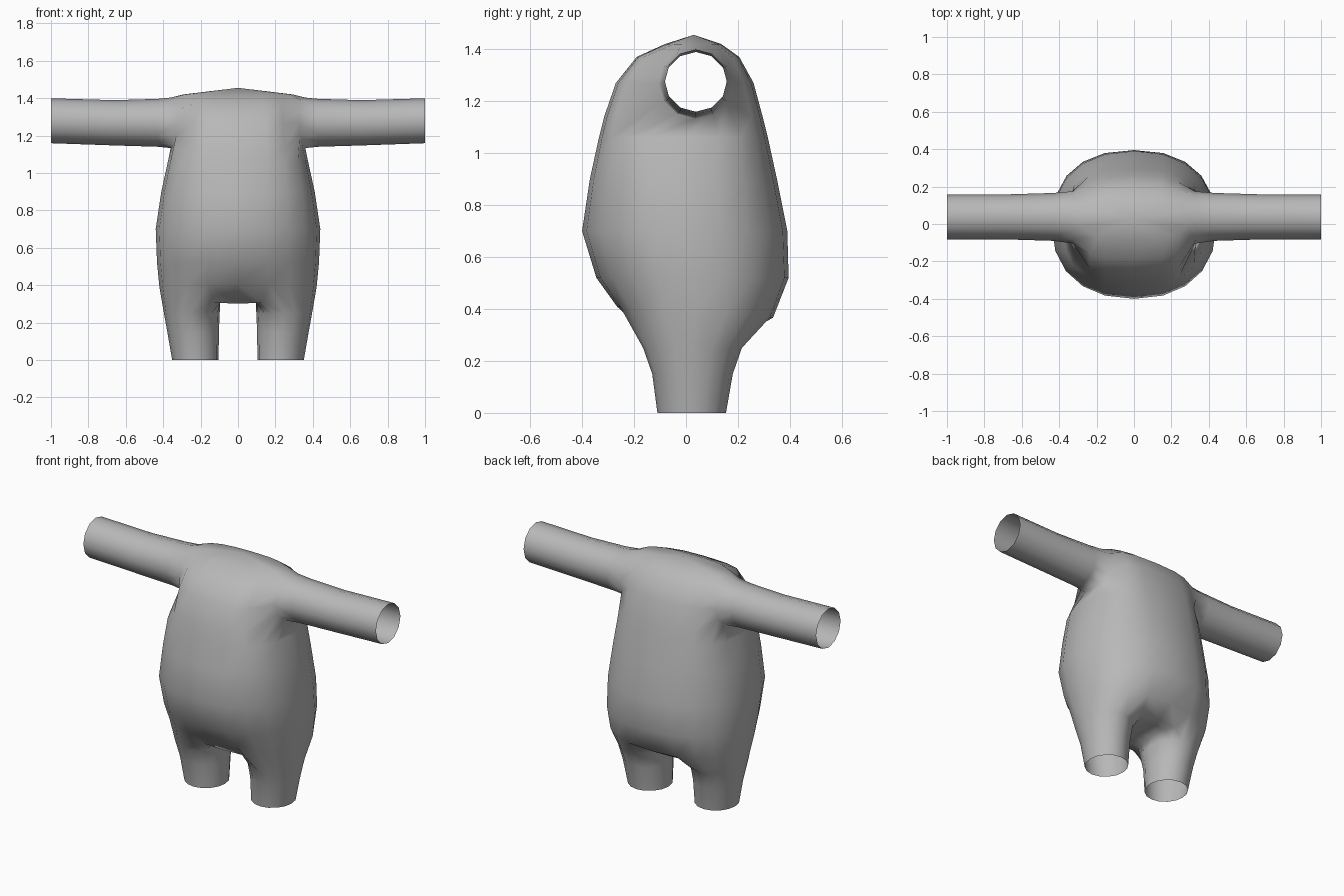
import bpy, bmesh
from math import sin, cos, pi, copysign

if "Cube" in bpy.data.objects:
    bpy.data.objects.remove(bpy.data.objects["Cube"])

N = 20
bm = bmesh.new()


def spow(v, e):
    return copysign(abs(v) ** e, v)


def body_ring(z, hx, front, back, n=2.2, tilt=0.0):
    """Superellipse section; index 0 = +x, 5 = back, 15 = front."""
    cy, hy, out = (front + back) / 2, (back - front) / 2, []
    for i in range(N):
        a = 2 * pi * i / N
        y = cy + hy * spow(sin(a), 2 / n)
        out.append(bm.verts.new((hx * spow(cos(a), 2 / n), y, z + tilt * y)))
    return out


def bridge(a, b):
    k = len(a)
    for i in range(k):
        bm.faces.new((a[i], a[(i + 1) % k], b[(i + 1) % k], b[i]))


# Torso sections from hips to shoulders
rings = [body_ring(*s) for s in (
    (0.39, 0.42, -0.265, 0.335, 2.5, -0.07),
    (0.52, 0.433, -0.345, 0.395, 2.3),
    (0.70, 0.44, -0.40, 0.39, 2.25),
    (0.90, 0.41, -0.37, 0.35, 2.4),
    (1.06, 0.375, -0.335, 0.315, 2.7),
    (1.14, 0.36, -0.315, 0.295, 2.8),
    (1.27, 0.35, -0.27, 0.26, 2.8),
    (1.37, 0.34, -0.19, 0.205, 2.8),
    (1.42, 0.29, -0.08, 0.135, 2.6))]
LOW, MID, TOP = 5, 6, 7

# Torso skin, leaving a 4 x 2 opening on each side for the arms
arm_cols = {18, 19, 0, 1, 8, 9, 10, 11}
for r in range(len(rings) - 1):
    for i in range(N):
        if r in (LOW, MID) and i in arm_cols:
            continue
        j = (i + 1) % N
        bm.faces.new((rings[r][i], rings[r][j], rings[r + 1][j], rings[r + 1][i]))

# Top cap
peak = bm.verts.new((0, 0.03, 1.455))
for i in range(N):
    bm.faces.new((rings[-1][i], rings[-1][(i + 1) % N], peak))


def side_index(k, s):
    """Ring index k steps toward the back from the +x or -x side."""
    return k % N if s > 0 else (N // 2 - k) % N


inner_cols = {}
for s in (1, -1):
    # Arm: round the opening, then extrude an open tube
    at = lambda r, k: rings[r][side_index(k, s)]
    loop = ([at(LOW, k) for k in range(-2, 3)] + [at(MID, 2)]
            + [at(TOP, k) for k in range(2, -3, -1)] + [at(MID, -2)])
    angles = [-5 * pi / 6 + i * pi / 6 for i in range(12)]
    for v, a in zip(loop, angles):
        v.co = (s * (0.36 - 0.034 * abs(cos(a))), 0.035 + 0.14 * cos(a), 1.268 + 0.135 * sin(a))
    for x, z, r in ((0.43, 1.268, 0.128), (0.66, 1.268, 0.121), (1.0, 1.279, 0.12)):
        ring = [bm.verts.new((s * x, 0.038 + r * cos(a), z + r * sin(a))) for a in angles]
        bridge(loop, ring)
        loop = ring

    # Leg: outer half of the hip ring plus an inner column at the crotch
    inner = [bm.verts.new((s * (0.13 if i in (0, 6) else 0.095), 0.22 - 0.061 * i, 0.305))
             for i in range(7)]
    inner_cols[s] = inner
    loop = [rings[0][side_index(k, s)] for k in range(-4, 5)] + inner
    for z, cx, rx, cy, ry in ((0.25, 0.247, 0.149, 0.025, 0.19),
                              (0.15, 0.24, 0.138, 0.025, 0.155),
                              (0.0, 0.228, 0.124, 0.022, 0.132)):
        ring = [bm.verts.new((s * (cx + rx * cos(a)), cy + ry * sin(a), z))
                for a in (-pi / 2 + i * pi / 8 for i in range(16))]
        bridge(loop, ring)
        loop = ring

# Crotch strip between the legs, back to front
h = rings[0]
mid = [bm.verts.new((0, 0.22 - 0.061 * i, 0.302)) for i in range(7)]
rows = [(h[4], h[5], h[6])] + list(zip(inner_cols[1], mid, inner_cols[-1])) + [(h[16], h[15], h[14])]
for a, b in zip(rows, rows[1:]):
    for c in (0, 1):
        bm.faces.new((a[c], a[c + 1], b[c + 1], b[c]))

bmesh.ops.delete(bm, geom=[v for v in bm.verts if not v.link_faces], context='VERTS')
bmesh.ops.recalc_face_normals(bm, faces=bm.faces)
for f in bm.faces:
    f.smooth = True
mesh = bpy.data.meshes.new("body")
bm.to_mesh(mesh)
bm.free()

# Darker grey surface
grey = bpy.data.materials.new("mid_grey")
grey.diffuse_color = (0.48, 0.48, 0.48, 1)
grey.use_nodes = True
grey.node_tree.nodes["Principled BSDF"].inputs["Base Color"].default_value = grey.diffuse_color
mesh.materials.append(grey)
bpy.context.collection.objects.link(bpy.data.objects.new("body", mesh))
